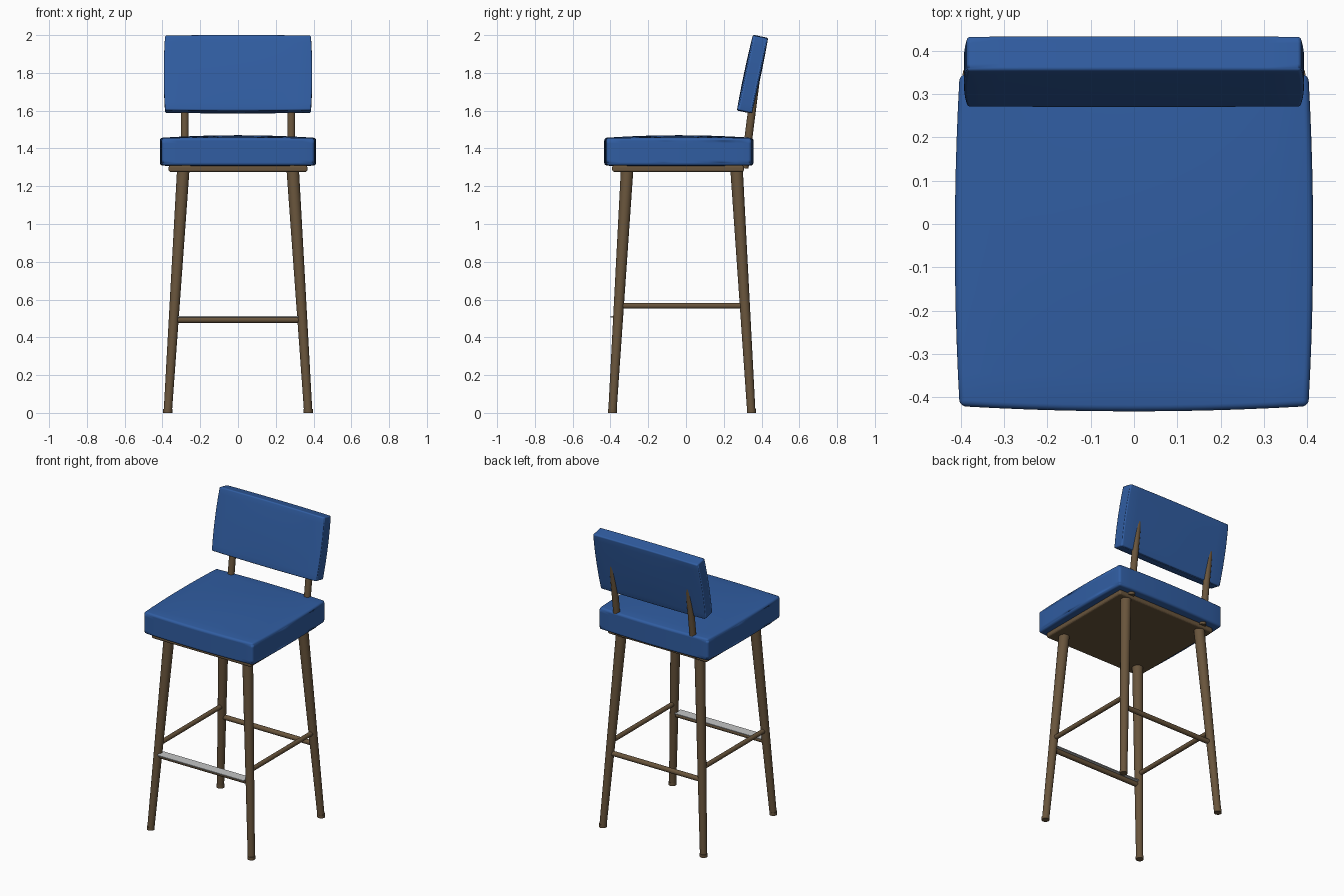
import bpy, bmesh
from math import radians
from mathutils import Vector

if "Cube" in bpy.data.objects:
    bpy.data.objects.remove(bpy.data.objects["Cube"], do_unlink=True)


def material(name, rgb, metallic=0.0):
    m = bpy.data.materials.new(name)
    m.use_nodes = True
    m.diffuse_color = (*rgb, 1)
    bsdf = m.node_tree.nodes["Principled BSDF"]
    bsdf.inputs["Base Color"].default_value = (*rgb, 1)
    bsdf.inputs["Roughness"].default_value = 0.6
    return m


blue = material("blue_upholstery", (0.03, 0.11, 0.36))
brown = material("brown_wood", (0.14, 0.09, 0.045))
steel = material("grey_steel", (0.55, 0.56, 0.56))


def add_object(name, bm, mat):
    bmesh.ops.recalc_face_normals(bm, faces=bm.faces)
    mesh = bpy.data.meshes.new(name)
    bm.to_mesh(mesh)
    bm.free()
    mesh.materials.append(mat)
    ob = bpy.data.objects.new(name, mesh)
    bpy.context.collection.objects.link(ob)
    return ob


def bevel(ob, width, segments):
    mod = ob.modifiers.new("rounded_edges", 'BEVEL')
    mod.width, mod.segments = width, segments
    mod.limit_method = 'ANGLE'
    mod.angle_limit = radians(40)


def cushion(name, centre, size, bulge, thin, radius, tilt=0.0):
    """Rounded pad whose sides swell by the given bulge on each axis."""
    bm = bmesh.new()
    bmesh.ops.create_cube(bm, size=1)
    bmesh.ops.subdivide_edges(bm, edges=bm.edges, cuts=9, use_grid_fill=True)
    for v in bm.verts:
        u = v.co.copy()
        for i in range(3):
            swell = bulge[i]
            for j in range(3):
                if j != i and j != thin:
                    swell *= 1 - 4 * u[j] ** 2
            v.co[i] = u[i] * (size[i] + 2 * swell)
    for f in bm.faces:
        f.smooth = True
    ob = add_object(name, bm, blue)
    ob.location = centre
    ob.rotation_euler.x = tilt
    bevel(ob, radius, 5)
    return ob


def box(name, centre, size, mat, radius=0.0):
    bm = bmesh.new()
    bmesh.ops.create_cube(bm, size=1)
    bmesh.ops.scale(bm, vec=size, verts=bm.verts)
    ob = add_object(name, bm, mat)
    ob.location = centre
    if radius:
        bevel(ob, radius, 3)
    return ob


def rod(name, start, end, r_start, r_end=None):
    """Round bar, optionally tapered, between two points."""
    start, end = Vector(start), Vector(end)
    axis = end - start
    bm = bmesh.new()
    bmesh.ops.create_cone(bm, cap_ends=True, segments=24, radius1=r_start,
                          radius2=r_end or r_start, depth=axis.length)
    for f in bm.faces:
        f.smooth = len(f.verts) == 4
    for e in bm.edges:
        e.smooth = all(f.smooth for f in e.link_faces)
    ob = add_object(name, bm, brown)
    ob.location = (start + end) / 2
    ob.rotation_mode = 'QUATERNION'
    ob.rotation_quaternion = axis.to_track_quat('Z', 'Y')
    return ob


# Upholstery
cushion("seat", (0, -0.038, 1.383), (0.806, 0.766, 0.146),
        (0.011, 0.012, 0.014), 2, 0.033)
cushion("backrest", (0, 0.352, 1.793), (0.772, 0.082, 0.404),
        (0.007, 0.004, 0.003), 1, 0.025, radians(-12))

# Board under the seat
box("seat_board", (0, -0.042, 1.293), (0.735, 0.698, 0.034), brown, 0.011)

# Splayed legs
MID_Y, TOP_Z = -0.022, 1.285


def leg_point(sx, sy, z):
    t = z / TOP_Z
    return Vector((sx * (0.372 - 0.082 * t), MID_Y + sy * (0.368 - 0.078 * t), z))


for sx, side in ((1, "left"), (-1, "right")):
    for sy, end in ((-1, "front"), (1, "rear")):
        rod(f"{end}_{side}_leg", leg_point(sx, sy, 0.012),
            leg_point(sx, sy, TOP_Z), 0.022, 0.033)
        foot = leg_point(sx, sy, 0)
        rod(f"{end}_{side}_foot", foot, foot + Vector((0, 0, 0.02)), 0.024)

    # Side rung and backrest post
    rod(f"{side}_rung", leg_point(sx, -1, 0.567), leg_point(sx, 1, 0.567), 0.015)
    rod(f"{side}_back_post", (sx * 0.282, 0.31, 1.295), (sx * 0.282, 0.377, 1.82), 0.021)

# Front and rear rungs
for sy, end in ((-1, "front"), (1, "rear")):
    rod(f"{end}_rung", leg_point(-1, sy, 0.492), leg_point(1, sy, 0.492), 0.016)

# Steel plate on the front rung
box("footrest_plate", (0, -0.366, 0.509), (0.64, 0.066, 0.006), steel)
